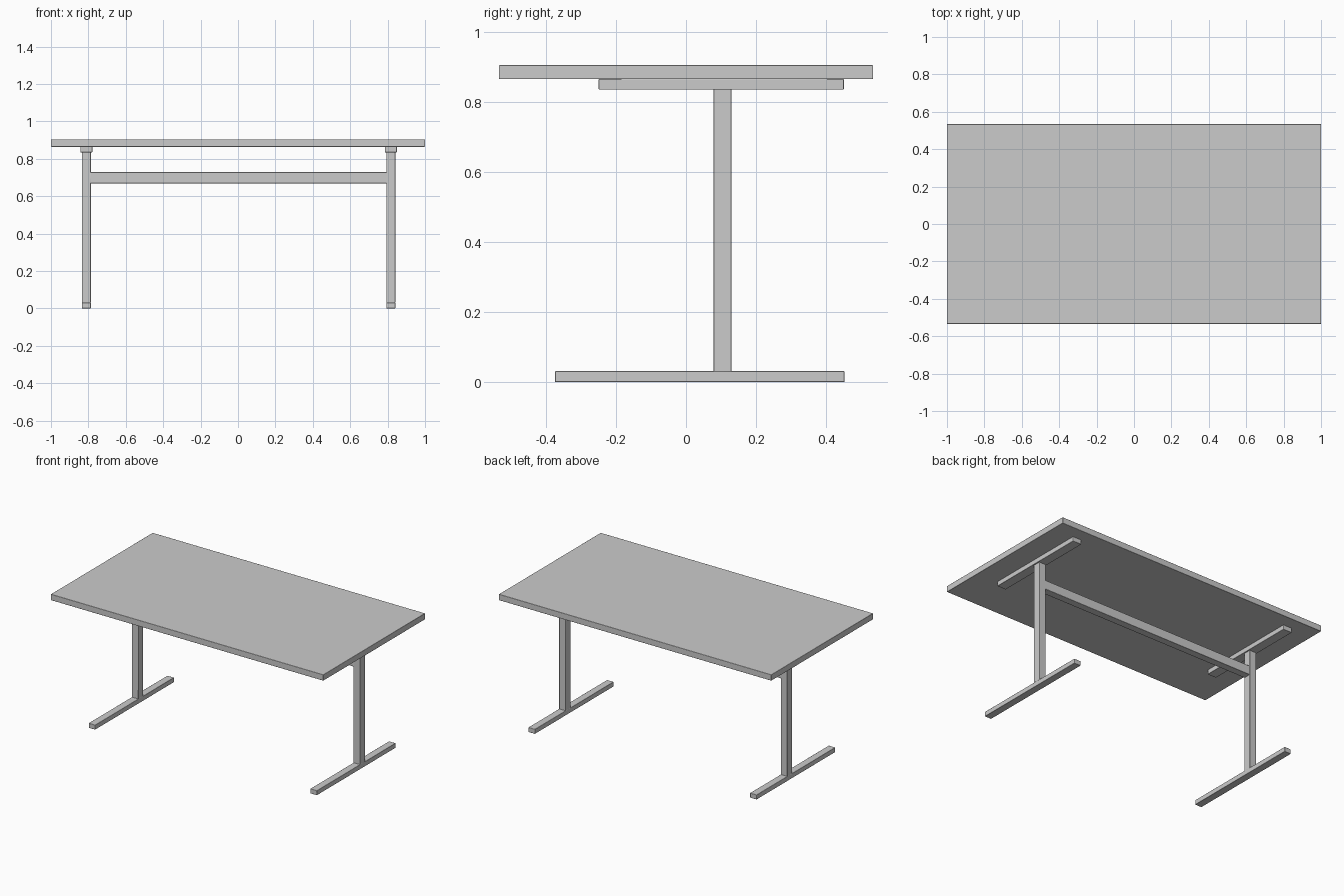
import bpy, math

if "Cube" in bpy.data.objects:
    bpy.data.objects.remove(bpy.data.objects["Cube"])

def box(name, x, y, z, bevel=0.002):
    """Box from (min, max) ranges with a very slight soft edge."""
    bpy.ops.mesh.primitive_cube_add(size=1)
    ob = bpy.context.object
    ob.name = name
    for v in ob.data.vertices:
        v.co = [(lo + hi) / 2 + c * (hi - lo) for c, (lo, hi) in zip(v.co, (x, y, z))]
    mod = ob.modifiers.new("soft_edge", "BEVEL")
    mod.width = bevel
    mod.segments = 2
    bpy.ops.object.shade_smooth_by_angle(angle=math.radians(50))
    return ob

POST_Y = (0.079, 0.13)
CENTER = 0.003          # frame sits slightly off the tabletop centre
LEG_X, LEG_HALF, RAIL_HALF = 0.814, 0.024, 0.032

# Tabletop
box("tabletop", (-1, 1), (-0.534, 0.534), (0.864, 0.904))

# T-shaped leg frames: foot, post and support under the top
for side, s in (("left", -1), ("right", 1)):
    cx = CENTER + s * LEG_X
    leg = (cx - LEG_HALF, cx + LEG_HALF)
    box(side + "_foot", leg, (-0.374, 0.452), (0, 0.031))
    box(side + "_post", leg, POST_Y, (0.029, 0.836))
    box(side + "_top_support", (cx - RAIL_HALF, cx + RAIL_HALF), (-0.249, 0.45), (0.834, 0.865))

# Crossbar between the posts
inner = LEG_X - LEG_HALF
box("crossbar", (CENTER - inner - 0.002, CENTER + inner + 0.002), (0.08, 0.129), (0.668, 0.728))
